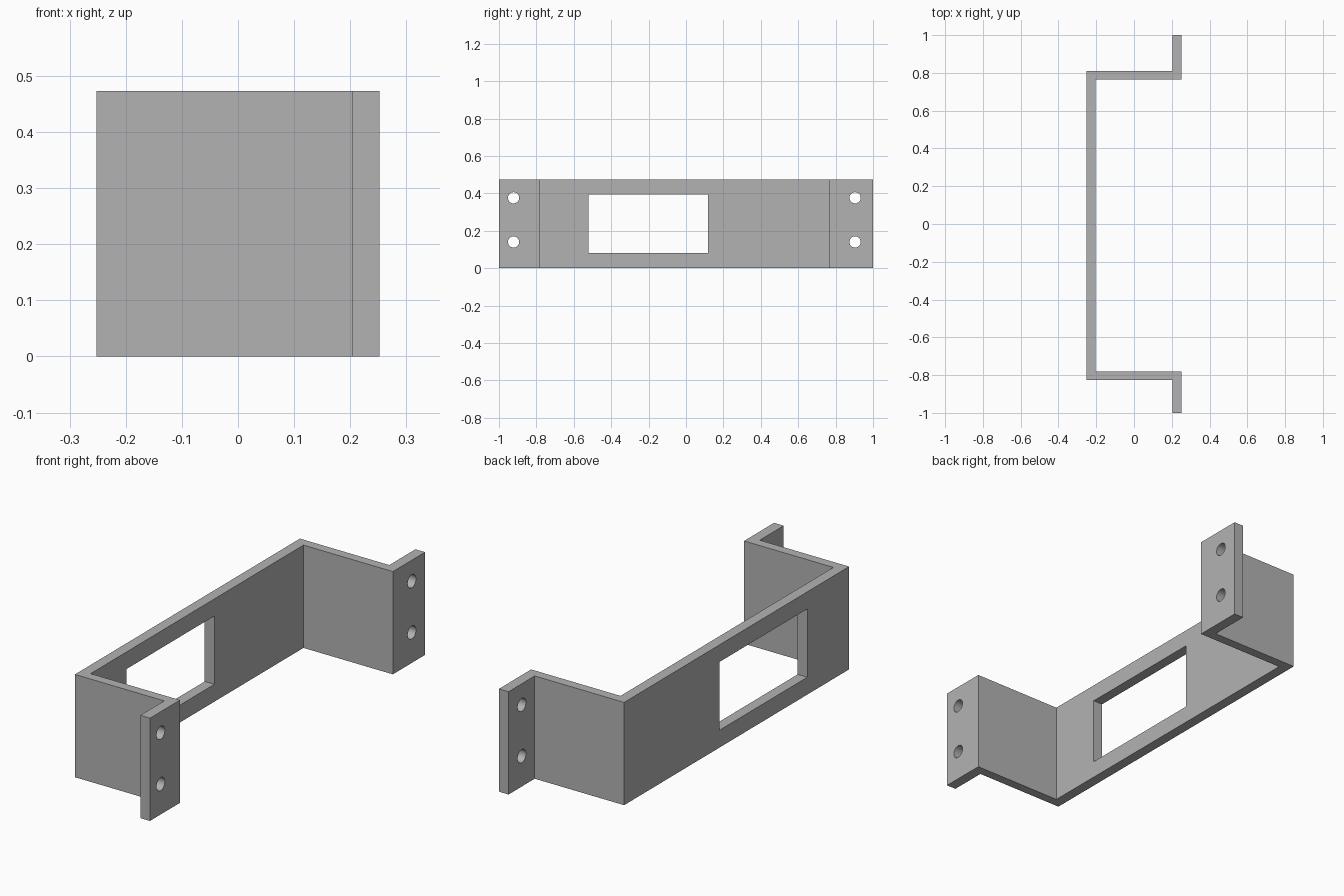
import bpy
import bmesh
from math import pi

cube = bpy.data.objects.get("Cube")
if cube:
    bpy.data.objects.remove(cube, do_unlink=True)

HEIGHT = 0.473
OUT, IN = 0.252, 0.203        # outer and inner plate faces in x
LEFT, RIGHT = 0.766, -0.782   # flange bends in y
WALL = 0.044

metal = bpy.data.materials.new("plain_grey")
metal.use_nodes = True
grey = (0.45, 0.45, 0.45, 1)
metal.diffuse_color = grey
metal.node_tree.nodes["Principled BSDF"].inputs["Base Color"].default_value = grey

# Bent strip outline, extruded upward
outline = [
    (OUT, -1), (OUT, RIGHT), (-IN, RIGHT), (-IN, LEFT), (OUT, LEFT), (OUT, 1),
    (IN, 1), (IN, LEFT + WALL), (-OUT, LEFT + WALL), (-OUT, RIGHT - WALL),
    (IN, RIGHT - WALL), (IN, -1),
]
bm = bmesh.new()
face = bm.faces.new([bm.verts.new((x, y, 0)) for x, y in outline])
top = bmesh.ops.extrude_face_region(bm, geom=[face])["geom"]
bmesh.ops.translate(bm, vec=(0, 0, HEIGHT),
                    verts=[v for v in top if isinstance(v, bmesh.types.BMVert)])
bmesh.ops.recalc_face_normals(bm, faces=bm.faces)
mesh = bpy.data.meshes.new("mounting_bracket")
bm.to_mesh(mesh)
bm.free()
bracket = bpy.data.objects.new("mounting_bracket", mesh)
bpy.context.collection.objects.link(bracket)
mesh.materials.append(metal)


def cut(cutter, name):
    """Subtract a cutter from the bracket, then discard it."""
    cutter.name = name
    cutter.hide_render = True
    cutter.data.materials.append(metal)
    mod = bracket.modifiers.new(name, "BOOLEAN")
    mod.operation = "DIFFERENCE"
    mod.solver = "EXACT"
    mod.object = cutter
    bpy.ops.object.select_all(action="DESELECT")
    bracket.select_set(True)
    bpy.context.view_layer.objects.active = bracket
    bpy.ops.object.modifier_apply(modifier=name)
    bpy.data.objects.remove(cutter, do_unlink=True)


# Rectangular window in the long plate
y0, y1, z0, z1 = -0.522, 0.118, 0.08, 0.394
bpy.ops.mesh.primitive_cube_add(size=1, location=(-OUT, (y0 + y1) / 2, (z0 + z1) / 2))
window = bpy.context.object
window.scale = (0.2, y1 - y0, z1 - z0)
cut(window, "window_cutter")

# Screw holes in both flanges
for y in (-0.922, 0.904):
    for z in (0.14, 0.376):
        bpy.ops.mesh.primitive_cylinder_add(vertices=32, radius=0.03, depth=0.2,
                                            location=(OUT, y, z), rotation=(0, pi / 2, 0))
        cut(bpy.context.object, "screw_hole_cutter")

bpy.ops.object.shade_smooth_by_angle(angle=pi / 6)
